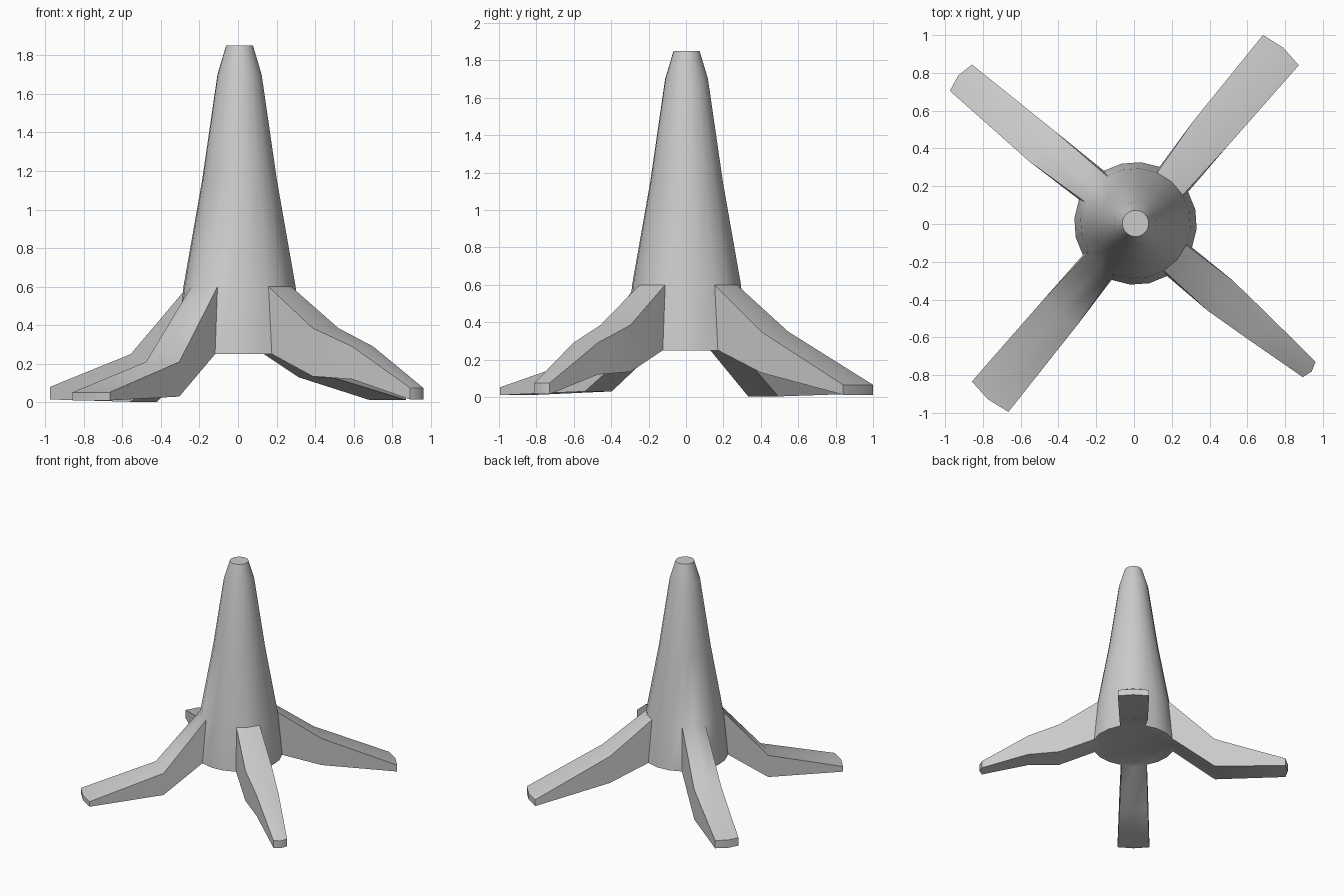
import bpy, bmesh
from math import cos, sin, radians

if "Cube" in bpy.data.objects:
    bpy.data.objects.remove(bpy.data.objects["Cube"])

SIDES = 20
START = 49.0                      # angle of the first root, in degrees
CX, CY = 0.008, 0.003             # trunk centre
PROFILE = [(0.325, 0.25), (0.292, 0.60), (0.195, 1.15), (0.115, 1.70), (0.07, 1.85)]

# Each root: first trunk side, heading, then sections (distance, half width, top z, bottom z)
ROOTS = [
    (0, 49.8, [(0.62, 0.112, 0.35, 0.13), (1.205, 0.124, 0.065, 0.012)]),
    (5, 139.8, [(0.64, 0.105, 0.25, 0.003), (1.20, 0.091, 0.08, 0.015)]),
    (10, 230.2, [(0.61, 0.112, 0.21, 0.03), (1.19, 0.126, 0.052, 0.01)]),
    (15, 320.3, [(0.59, 0.104, 0.385, 0.135), (0.84, 0.085, 0.29, 0.12),
                 (1.205, 0.053, 0.075, 0.015)]),
]

bm = bmesh.new()

# Trunk rings
rings = []
for r, z in PROFILE:
    ring = []
    for i in range(SIDES):
        a = radians(START + i * 360 / SIDES)
        ring.append(bm.verts.new((CX + r * cos(a), CY + r * sin(a), z)))
    rings.append(ring)

# Trunk walls, left open in the lowest band where roots grow out
open_sides = {(s + d) % SIDES for s, _, _ in ROOTS for d in (-1, 0)}
for k in range(len(rings) - 1):
    for i in range(SIDES):
        if k == 0 and i in open_sides:
            continue
        j = (i + 1) % SIDES
        bm.faces.new((rings[k][i], rings[k][j], rings[k + 1][j], rings[k + 1][i]))
bm.faces.new(rings[0])
bm.faces.new(rings[-1])


def root_section(heading, dist, half, top, bottom):
    """Six-point loop: three along the bottom, three back along the top."""
    a = radians(heading)
    loop = []
    for z, sides in ((bottom, (-1, 0, 1)), (top, (1, 0, -1))):
        for s in sides:
            r = dist + (0.018 if s == 0 else 0)
            loop.append(bm.verts.new((r * cos(a) - s * half * sin(a),
                                      r * sin(a) + s * half * cos(a), z)))
    return loop


# Roots extruded from pairs of trunk sides
for side, heading, sections in ROOTS:
    idx = [(side + d) % SIDES for d in (-1, 0, 1)]
    prev = [rings[0][i] for i in idx] + [rings[1][i] for i in reversed(idx)]
    for sec in sections:
        cur = root_section(heading, *sec)
        for n in range(6):
            m = (n + 1) % 6
            bm.faces.new((prev[n], prev[m], cur[m], cur[n]))
        prev = cur
    bm.faces.new((prev[0], prev[1], prev[4], prev[5]))
    bm.faces.new((prev[1], prev[2], prev[3], prev[4]))

bmesh.ops.recalc_face_normals(bm, faces=bm.faces)
mesh = bpy.data.meshes.new("trunk_with_roots")
bm.to_mesh(mesh)
bm.free()
trunk = bpy.data.objects.new("trunk_with_roots", mesh)
bpy.context.collection.objects.link(trunk)

# Smooth bark with crisp ends
bpy.context.view_layer.objects.active = trunk
trunk.select_set(True)
bpy.ops.object.shade_smooth_by_angle(angle=radians(40))
